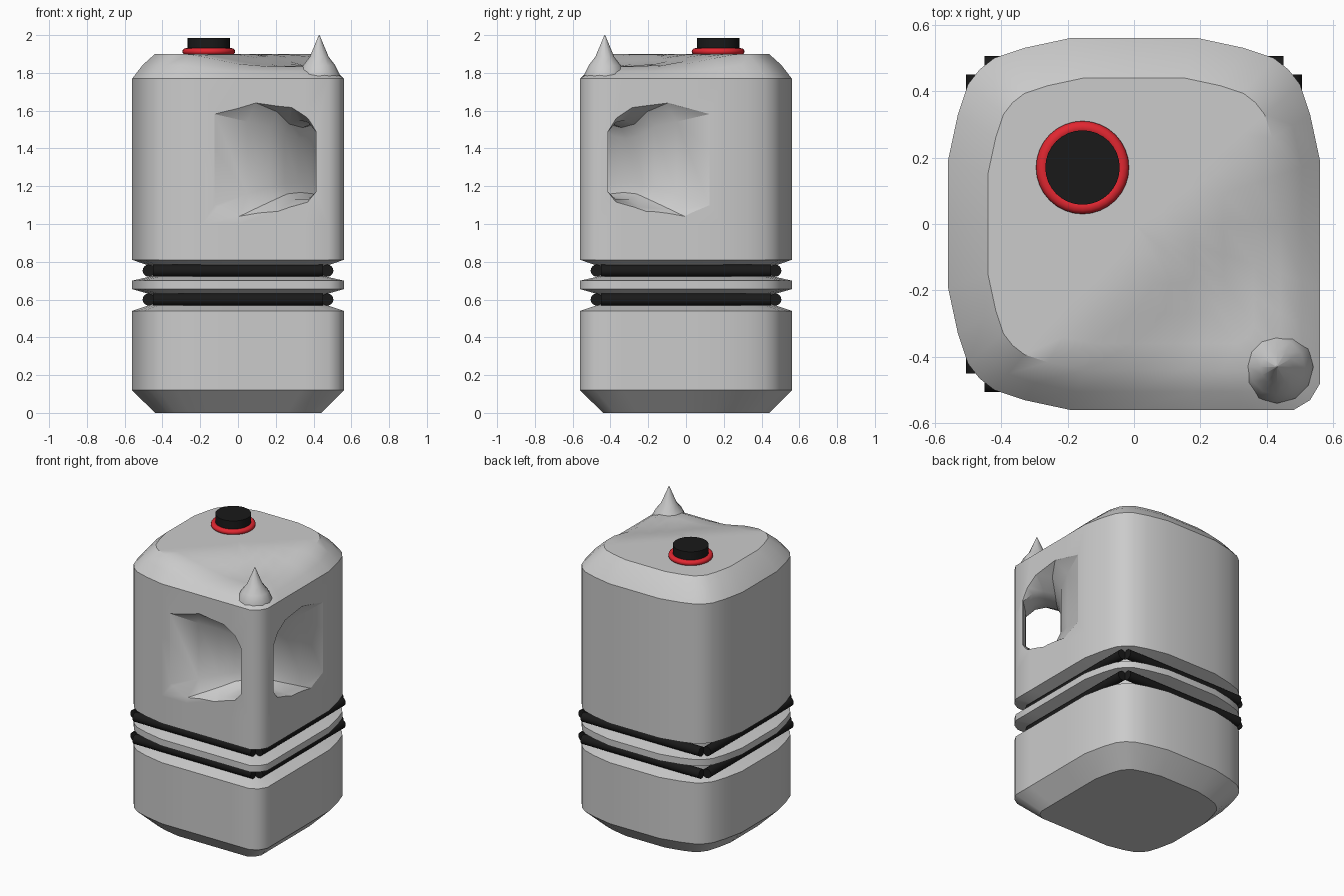
import bpy, bmesh, math
from mathutils import Vector

if "Cube" in bpy.data.objects:
    bpy.data.objects.remove(bpy.data.objects["Cube"])

R2 = math.sqrt(2)


def make_obj(name, bm, color=None, angle=35):
    bmesh.ops.recalc_face_normals(bm, faces=bm.faces)
    me = bpy.data.meshes.new(name)
    bm.to_mesh(me)
    bm.free()
    ob = bpy.data.objects.new(name, me)
    bpy.context.collection.objects.link(ob)
    if color:
        mat = bpy.data.materials.new(name + "_paint")
        mat.diffuse_color = (*color, 1)
        mat.use_nodes = True
        mat.node_tree.nodes["Principled BSDF"].inputs["Base Color"].default_value = mat.diffuse_color
        me.materials.append(mat)
    smooth(ob, angle)
    return ob


def smooth(ob, angle):
    bpy.ops.object.select_all(action='DESELECT')
    ob.select_set(True)
    bpy.context.view_layer.objects.active = ob
    bpy.ops.object.shade_smooth_by_angle(angle=math.radians(angle))


def loft(rings, cap_start=True, cap_end=True):
    bm = bmesh.new()
    vs = [[bm.verts.new(p) for p in r] for r in rings]
    n = len(vs[0])
    for a, b in zip(vs, vs[1:]):
        for i in range(n):
            j = (i + 1) % n
            bm.faces.new((a[i], a[j], b[j], b[i]))
    if cap_start:
        bm.faces.new(vs[0][::-1])
    if cap_end:
        bm.faces.new(vs[-1])
    return bm


# Plan outline: three soft corners, one squarer corner for the handle (+x, -y)
soft = [(.56, 0), (.56, .19), (.53, .33), (.5, .42), (.465, .465),
        (.42, .5), (.33, .53), (.19, .56)]
sharp = [(.56, 0), (.56, .19), (.56, .34), (.56, .48), (.53, .53),
         (.48, .56), (.34, .56), (.19, .56)]
outline = []
for k, corner in enumerate([soft, soft, soft, sharp]):
    c, s = [(1, 0), (0, 1), (-1, 0), (0, -1)][k]
    outline += [(c * x - s * y, s * x + c * y) for x, y in corner]


def top_z(x, y):
    # Top sinks toward the handle corner
    d = (x - y) / R2
    t = max(0, min(1, (d - .08) / .32))
    return 1.9 - .065 * t * t * (3 - 2 * t)


# Body: half width at each height, with two strap grooves
profile = [(0, .44), (.12, .56), (.33, .56), (.54, .56), (.572, .465), (.628, .465),
           (.655, .56), (.70, .56), (.722, .465), (.778, .465), (.81, .56),
           (1.0, .56), (1.4, .56), (1.77, .56)]
rings = [[(x * w / .56, y * w / .56, z) for x, y in outline] for z, w in profile]
for w in (.505, .44, .36, .27, .18, .09, .01):
    ring = []
    for x, y in outline:
        px, py = x * w / .56, y * w / .56
        z = top_z(px, py)
        ring.append((px, py, 1.77 + (z - 1.77) * .55 if w > .5 else z))
    rings.append(ring)
body = make_obj("can_body", loft(rings))

# Grip opening: tunnel across the corner, flaring into a recess on both faces
# (distance along tunnel, inner d, outer d, bottom z, top z)
half = [(0, .45, .68, 1.14, 1.53), (.10, .45, .685, 1.13, 1.55),
        (.20, .44, .80, 1.09, 1.62), (.32, .39, .9, 1.03, 1.67),
        (.50, .30, 1.0, .93, 1.75)]
stations = [(-s, *r) for s, *r in half[:0:-1]] + half
sections = []
for s, d0, d1, z0, z1 in stations:
    w, h = d1 - d0, z1 - z0
    sec = [(0, .2), (.08, .07), (.3, 0), (.75, 0), (1, .1),
           (1, .85), (.75, .97), (.45, 1), (.15, .95), (0, .8)]
    pts = []
    for u, v in sec:
        d = d0 + u * w
        pts.append(((s + d) / R2, (s - d) / R2, z0 + v * h))
    sections.append(pts)
cutter = make_obj("grip_cutter", loft(sections))
cutter.hide_render = True
mod = body.modifiers.new("grip", 'BOOLEAN')
mod.operation = 'DIFFERENCE'
mod.solver = 'EXACT'
mod.object = cutter
bpy.context.view_layer.objects.active = body
bpy.ops.object.modifier_apply(modifier=mod.name)
bpy.data.objects.remove(cutter)
smooth(body, 38)

# Pointed peak above the handle
peak = [(.11, 1.70), (.11, 1.79), (.085, 1.84), (.05, 1.885), (.002, 2.0)]
rings = [[(.43 + r * math.cos(a * math.pi / 6), -.43 + r * math.sin(a * math.pi / 6), z)
          for a in range(12)] for r, z in peak]
make_obj("handle_peak", loft(rings), angle=60)

# Straps: four straight rods in each groove
for i, z in enumerate((.60, .753)):
    for side in range(4):
        a = side * math.pi / 2
        u, n = Vector((math.cos(a), math.sin(a), 0)), Vector((math.sin(a), -math.cos(a), 0))
        rings = [[u * t + n * (.473 + .032 * math.cos(k * math.pi / 8))
                  + Vector((0, 0, z + .032 * math.sin(k * math.pi / 8)))
                  for k in range(16)] for t in (-.45, .45)]
        make_obj(f"strap_{i + 1}_{side + 1}", loft(rings), (.01, .01, .01))

# Filler cap and red collar
CX, CY = -.155, .17


def circle(r, z, n=32):
    return [(CX + r * math.cos(2 * math.pi * k / n),
             CY + r * math.sin(2 * math.pi * k / n), z) for k in range(n)]


make_obj("filler_cap", loft([circle(.112, 1.88), circle(.112, 1.985)]), (.01, .01, .01))
collar = [circle(.12 + .02 * math.cos(k * math.pi / 6), 1.913 + .018 * math.sin(k * math.pi / 6))
          for k in range(13)]
bm = loft(collar, False, False)
bmesh.ops.remove_doubles(bm, verts=bm.verts, dist=1e-4)
make_obj("cap_collar", bm, (.75, .02, .03), 60)
